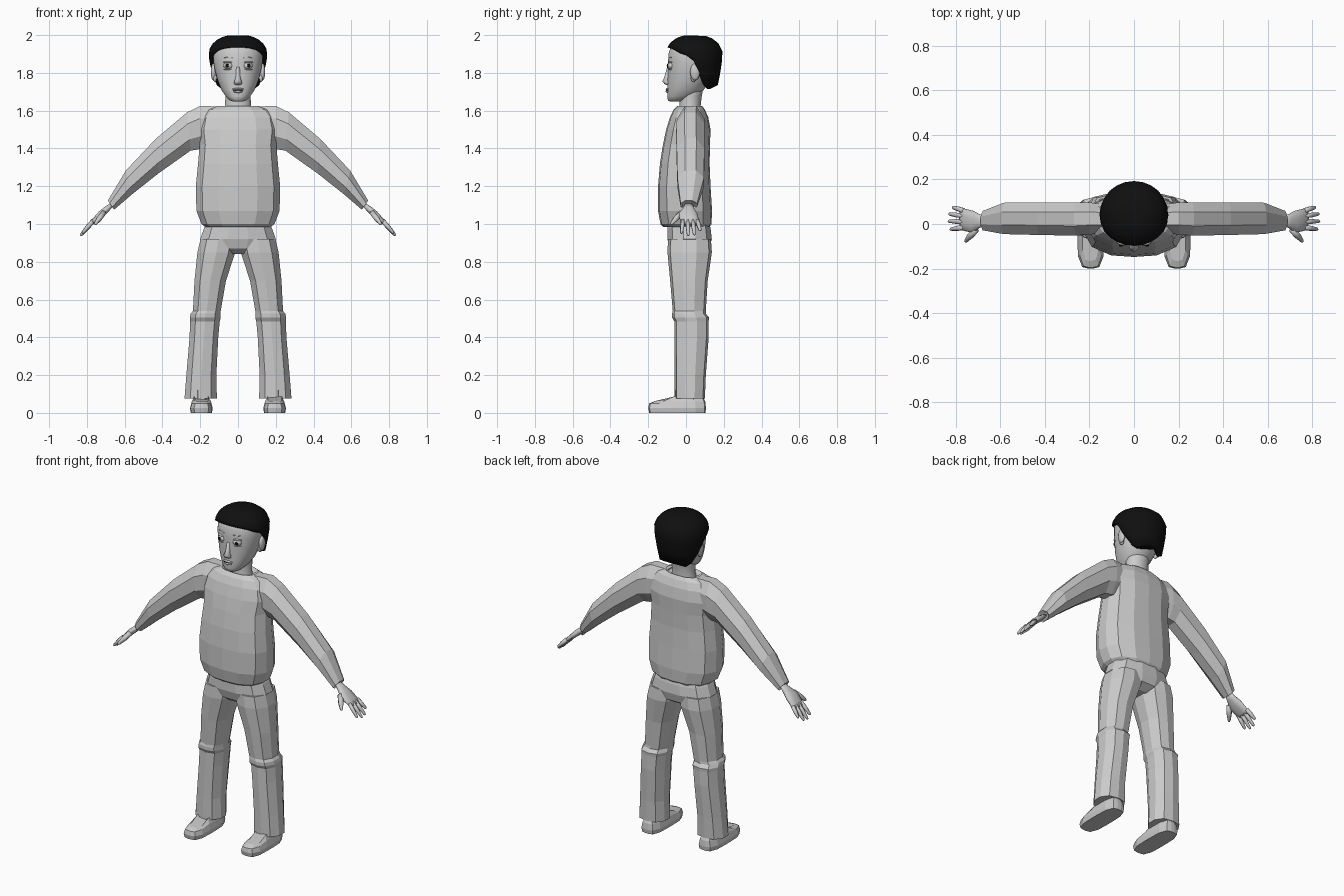
import bpy, bmesh
from math import sin, cos, pi, sqrt
from mathutils import Vector

cube = bpy.data.objects.get("Cube")
if cube:
    bpy.data.objects.remove(cube)


def material(name, value):
    m = bpy.data.materials.new(name)
    m.use_nodes = True
    c = (value, value, value, 1)
    m.diffuse_color = c
    m.node_tree.nodes["Principled BSDF"].inputs["Base Color"].default_value = c
    return m


GREY = material("light grey", 0.6)
BLACK = material("black", 0.005)


def finish(name, bm, mat, smooth=False, mirror=False):
    bmesh.ops.recalc_face_normals(bm, faces=bm.faces)
    me = bpy.data.meshes.new(name)
    bm.to_mesh(me)
    bm.free()
    me.materials.append(mat)
    ob = bpy.data.objects.new(name, me)
    bpy.context.collection.objects.link(ob)
    if mirror:
        ob.modifiers.new("mirror", "MIRROR").use_mirror_merge = False
    if smooth:
        for p in me.polygons:
            p.use_smooth = True
    return ob


def ring(c, u, v, n, power):
    """Rounded-square ring around c spanned by half axes u and v."""
    pts = []
    for i in range(n):
        a = 2 * pi * (i + 0.5) / n
        x, y = cos(a), sin(a)
        k = (abs(x) ** power + abs(y) ** power) ** (-1 / power)
        pts.append(Vector(c) + Vector(u) * x * k + Vector(v) * y * k)
    return pts


def loft(name, rings, mat=GREY, **kw):
    bm = bmesh.new()
    loops = [[bm.verts.new(p) for p in r] for r in rings]
    n = len(loops[0])
    for a, b in zip(loops, loops[1:]):
        for i in range(n):
            j = (i + 1) % n
            bm.faces.new((a[i], a[j], b[j], b[i]))
    bm.faces.new(loops[0])
    bm.faces.new(loops[-1])
    return finish(name, bm, mat, **kw)


def level(z, x0, x1, y0, y1, n=12, power=2.6):
    return ring(((x0 + x1) / 2, (y0 + y1) / 2, z), ((x1 - x0) / 2, 0, 0),
                (0, (y1 - y0) / 2, 0), n, power)


def sleeve_ring(tx, tz, bx, bz, y0, y1, n=8, power=2.6):
    return ring(((tx + bx) / 2, (y0 + y1) / 2, (tz + bz) / 2),
                ((tx - bx) / 2, 0, (tz - bz) / 2), (0, (y1 - y0) / 2, 0), n, power)


def ball(name, c, size, mat=GREY, mirror=False, seg=12):
    bm = bmesh.new()
    bmesh.ops.create_uvsphere(bm, u_segments=seg, v_segments=seg // 2 + 2, radius=1)
    for v in bm.verts:
        v.co = Vector(c) + Vector(a * b for a, b in zip(v.co, size))
    return finish(name, bm, mat, smooth=True, mirror=mirror)


def tube(name, a, b, r0, r1, mat=GREY, mirror=True, n=6):
    a, b = Vector(a), Vector(b)
    d = (b - a).normalized()
    u = d.orthogonal().normalized()
    w = d.cross(u)
    steps = ((0, r0), (0.5, r0), (0.92, r1), (1, r1 * 0.5))
    return loft(name, [ring(a.lerp(b, t), u * r, w * r, n, 2) for t, r in steps],
                mat, smooth=True, mirror=mirror)


# Sweater body: height, half width, front, back
body = [(1.0, .12, -.07, .08), (.985, .175, -.12, .125), (1.0, .195, -.135, .135),
        (1.07, .222, -.148, .138), (1.2, .225, -.148, .13), (1.32, .213, -.138, .125),
        (1.42, .205, -.122, .127), (1.5, .215, -.105, .13), (1.565, .2, -.085, .118),
        (1.605, .165, -.065, .1), (1.625, .11, -.045, .085), (1.60, .07, -.03, .07)]
loft("sweater", [level(z, -w, w, f, b, 14) for z, w, f, b in body])

# Sleeves: upper point, lower point, front, back
loft("sleeves", [sleeve_ring(*r) for r in (
    (.09, 1.625, .12, 1.42, -.04, .085), (.2, 1.63, .21, 1.39, -.05, .1),
    (.27, 1.595, .25, 1.385, -.055, .1), (.435, 1.455, .42, 1.265, -.052, .1),
    (.595, 1.285, .56, 1.155, -.048, .098), (.69, 1.125, .655, 1.075, -.03, .06),
    (.675, 1.115, .65, 1.085, -.02, .05))], mirror=True)

# Trousers: hip block and two legs with a fold at the knee
loft("trouser_hips", [level(z, -w, w, f, b, 12) for z, w, f, b in (
    (.842, .06, -.05, .08), (.87, .17, -.085, .125), (.92, .203, -.1, .138),
    (.975, .183, -.1, .132), (1.0, .172, -.095, .125))])
loft("trouser_legs", [level(*r, n=10) for r in (
    (.075, .11, .285, -.06, .1), (.2, .113, .275, -.06, .105),
    (.4, .103, .258, -.062, .12), (.485, .095, .255, -.062, .12),
    (.505, .09, .257, -.074, .122), (.525, .092, .252, -.074, .105),
    (.54, .09, .24, -.07, .105), (.7, .062, .232, -.084, .115),
    (.85, .012, .217, -.098, .137), (.92, .01, .2, -.095, .132))], mirror=True)

# Shoes: sole outline raised to a low toe and a higher ankle
bm = bmesh.new()
loops = []
for z, x0, x1, y0, y1, slope in ((0, .138, .25, -.195, .103, 0),
                                 (.025, .134, .254, -.2, .106, 0),
                                 (.05, .143, .245, -.195, .102, .01),
                                 (.062, .158, .232, -.165, .09, .025)):
    pts = level(z, x0, x1, y0, y1, 16, 4)
    loops.append([bm.verts.new((p.x, p.y, p.z + slope * (p.y > -.09))) for p in pts])
for a, b in zip(loops, loops[1:]):
    for i in range(16):
        bm.faces.new((a[i - 1], a[i], b[i], b[i - 1]))
bm.faces.new(loops[0])
bm.faces.new(loops[-1])
finish("shoes", bm, GREY, mirror=True)
loft("ankles", [level(z, .15, .24, -.06, .08, 8) for z in (.05, .12)], mirror=True)

# Hands: palm, four fingers and a thumb
loft("palms", [sleeve_ring(*r, n=10) for r in (
    (.675, 1.11, .66, 1.095, -.008, .038), (.705, 1.092, .685, 1.065, -.018, .045),
    (.735, 1.068, .712, 1.04, -.04, .06), (.775, 1.022, .757, 1.006, -.03, .07),
    (.785, 1.005, .773, .996, -.025, .068))], smooth=True, mirror=True)
for name, y, tip_x, tip_z, tip_y in (("little", .06, .815, .965, .076),
                                     ("ring", .036, .831, .942, .045),
                                     ("middle", .01, .833, .938, .012),
                                     ("index", -.016, .825, .95, -.024)):
    tube(name + "_fingers", (.765, y, 1.018), (tip_x, tip_y, tip_z), .012, .008)
tube("thumbs", (.71, -.025, 1.06), (.757, -.08, .998), .016, .009)

# Neck and head
loft("neck", [level(z, -w, w, f, b, 16, 2) for z, w, f, b in (
    (1.56, .085, -.045, .085), (1.62, .07, -.035, .078),
    (1.68, .068, -.035, .085), (1.76, .075, -.03, .1))], smooth=True)
loft("head", [level(z, -w, w, f, b, 20, 2.2) for z, w, f, b in (
    (1.648, .025, -.085, -.03), (1.655, .045, -.096, .01), (1.675, .065, -.1, .055),
    (1.71, .089, -.098, .095), (1.76, .108, -.098, .125), (1.81, .122, -.096, .15),
    (1.86, .131, -.096, .165), (1.91, .132, -.092, .17), (1.95, .118, -.075, .155),
    (1.975, .07, -.03, .11))], smooth=True)

# Nose, mouth and ears
loft("nose", [level(z, -w, w, f, -.08, 10, 2) for z, w, f in (
    (1.735, .01, -.1), (1.742, .022, -.115), (1.755, .021, -.125),
    (1.775, .013, -.116), (1.83, .009, -.1))], smooth=True)
ball("upper_lip", (0, -.096, 1.714), (.03, .012, .006))
ball("lower_lip", (0, -.096, 1.701), (.024, .012, .007))
ball("mouth_line", (0, -.099, 1.7085), (.027, .0085, .0015), BLACK)
ball("ears", (.13, .048, 1.805), (.014, .026, .045), mirror=True)
ball("ear_lobes", (.122, .04, 1.772), (.01, .015, .02), mirror=True)

# Eyes with lid lines, pupils and thin brows
ball("eyeballs", (.05, -.077, 1.838), (.027, .022, .02), mirror=True, seg=16)
ball("eyelids", (.05, -.076, 1.856), (.03, .02, .006), mirror=True)
ball("lower_lids", (.05, -.076, 1.819), (.026, .019, .004), mirror=True)
for side in (-1, 1):
    ball("pupil", (side * .05 + .008 * side, -.097, 1.838), (.009, .005, .011), BLACK)
tube("brows", (.028, -.089, 1.879), (.078, -.078, 1.882), .003, .002)


# Hair: dome whose lower edge follows the hairline round the head
def hairline(a):
    back = -cos(a)               # -1 in front, 1 behind
    keys = ((-1, 1.935), (-.75, 1.925), (-.45, 1.9), (-.1, 1.885), (.12, 1.835),
            (.4, 1.745), (.7, 1.715), (1, 1.735))
    for (p, z0), (q, z1) in zip(keys, keys[1:]):
        if back <= q + 1e-6:
            return z0 + (z1 - z0) * max(0, back - p) / (q - p)
    return keys[-1][1]


def hair_point(a, z, inset=1.0):
    if z > 1.9:
        f = sqrt(max(0, 1 - ((z - 1.9) / .102) ** 2)) ** .85
    else:
        f = 1 - 1.9 * (1.9 - z) ** 1.35
    f *= inset
    reach = .148 if cos(a) > 0 else .152
    return (sin(a) * .155 * f, .042 - cos(a) * reach * f, z)


N = 24
rows = []
for t in (.04, .12, .25, .42, .6, .8, 1, 1.0):
    inset = .8 if len(rows) == 7 else 1
    row = []
    for i in range(N):
        a = 2 * pi * i / N
        z = 2.0 - (2.0 - hairline(a)) * t ** 1.3
        row.append(hair_point(a, z, inset))
    rows.append([Vector(p) for p in row])
loft("hair", rows, BLACK, smooth=True)
